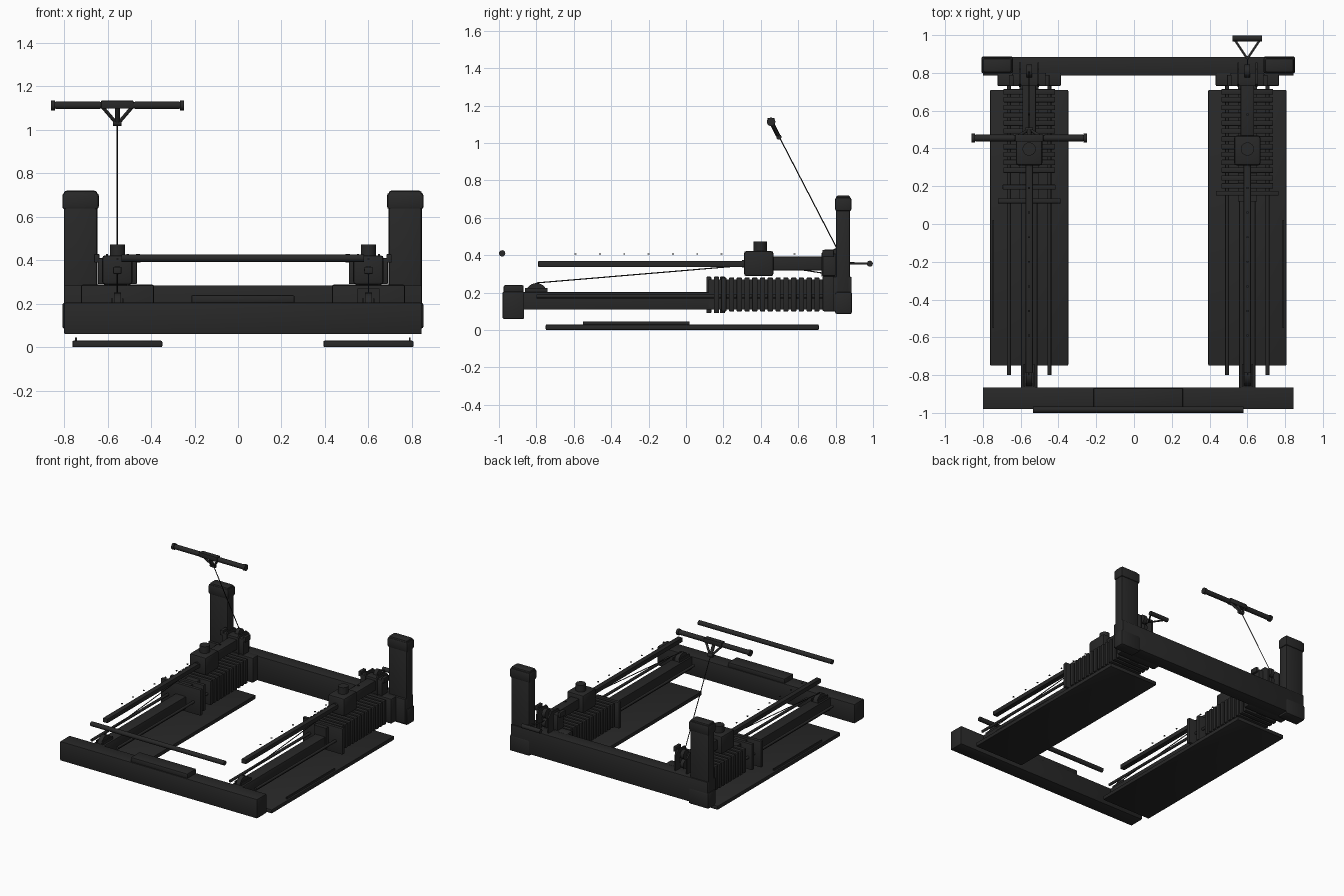
import bpy, bmesh, math
from mathutils import Vector

if "Cube" in bpy.data.objects:
    bpy.data.objects.remove(bpy.data.objects["Cube"])


def material(name, col):
    m = bpy.data.materials.new(name)
    m.use_nodes = True
    m.diffuse_color = (*col, 1)
    m.node_tree.nodes["Principled BSDF"].inputs["Base Color"].default_value = (*col, 1)
    return m


BLACK = material("frame black", (0.021, 0.021, 0.021))
DARK = material("cable black", (0.013, 0.013, 0.013))


def finish(name, bm, mat, smooth=False):
    me = bpy.data.meshes.new(name)
    bm.to_mesh(me)
    bm.free()
    me.materials.append(mat)
    ob = bpy.data.objects.new(name, me)
    bpy.context.collection.objects.link(ob)
    if smooth:
        bpy.ops.object.select_all(action='DESELECT')
        ob.select_set(True)
        bpy.context.view_layer.objects.active = ob
        bpy.ops.object.shade_smooth_by_angle(angle=math.radians(40))
    return ob


def box(name, x, y, z, bevel=0.0, mat=BLACK):
    """Box from (min, max) ranges, with optional rounded edges."""
    bm = bmesh.new()
    bmesh.ops.create_cube(bm, size=1)
    for v in bm.verts:
        v.co = [r[0] + (c + 0.5) * (r[1] - r[0]) for r, c in zip((x, y, z), v.co)]
    if bevel:
        bmesh.ops.bevel(bm, geom=bm.edges[:], offset=bevel, segments=2,
                        profile=0.5, affect='EDGES')
    return finish(name, bm, mat, bevel > 0)


def rod(name, a, b, r, mat=BLACK, sides=16):
    """Cylinder between two points."""
    a, b = Vector(a), Vector(b)
    bm = bmesh.new()
    bmesh.ops.create_cone(bm, cap_ends=True, segments=sides, radius1=r, radius2=r,
                          depth=(b - a).length)
    rot = (b - a).to_track_quat('Z', 'Y')
    for v in bm.verts:
        v.co = rot @ v.co + (a + b) / 2
    return finish(name, bm, mat, True)


def cable(name, pts):
    for i in range(len(pts) - 1):
        rod(f"{name}_{i + 1}", pts[i], pts[i + 1], 0.003, DARK, 8)


def prism(name, yz, x0, x1):
    """Side profile in y, z extruded along x."""
    bm = bmesh.new()
    f = bm.faces.new([bm.verts.new((x0, y, z)) for y, z in yz])
    ext = bmesh.ops.extrude_face_region(bm, geom=[f])["geom"]
    bmesh.ops.translate(bm, vec=(x1 - x0, 0, 0),
                        verts=[g for g in ext if isinstance(g, bmesh.types.BMVert)])
    bmesh.ops.recalc_face_normals(bm, faces=bm.faces)
    return finish(name, bm, BLACK)


MID = 0.0225   # machine centre line
OFF = 0.5775   # distance of each cable column from the centre line

# Front crossbar with control panel, rear crossbar
box("front_crossbar", (-0.80, 0.845), (-0.98, -0.865), (0.06, 0.205), 0.006)
box("control_panel", (-0.215, 0.26), (-0.975, -0.868), (0.20, 0.24), 0.008)
box("rear_crossbar", (-0.80, 0.845), (0.785, 0.885), (0.10, 0.285), 0.005)

# Loose long bar in front
rod("long_bar", (-0.535, -0.983, 0.41), (0.58, -0.983, 0.41), 0.017)

for side, s in (("right", -1), ("left", 1)):
    cx = MID + s * OFF

    def bx(name, hw, y, z, bevel=0.0, dx=0.0, mat=BLACK):
        return box(f"{side}_{name}", (cx + dx - hw, cx + dx + hw), y, z, bevel, mat)

    # Upright with top and foot caps
    ux = MID + s * 0.747
    for part, hw, y, z in (("upright", 0.077, (0.802, 0.878), (0.09, 0.72)),
                           ("upright_cap", 0.084, (0.797, 0.885), (0.635, 0.71)),
                           ("upright_foot", 0.084, (0.797, 0.888), (0.085, 0.205))):
        box(f"{side}_{part}", (ux - hw, ux + hw), y, z, 0.012)

    # Floor mat with a thin edge strip
    bx("floor_mat", 0.207, (-0.75, 0.71), (0, 0.03), 0.006)
    bx("mat_strip", 0.004, (-0.55, 0.02), (0.03, 0.045), dx=s * 0.19)

    # Lower rail, guide rods and end pulley
    bx("lower_rail", 0.043, (-0.87, 0.80), (0.11, 0.203), 0.004)
    for g in (-1, 1):
        gx = cx + g * 0.107
        rod(f"{side}_guide_rod", (gx, -0.80, 0.18), (gx, 0.78, 0.18), 0.01)
    rod(f"{side}_front_pulley", (cx - 0.016, -0.80, 0.193), (cx + 0.016, -0.80, 0.193), 0.058, BLACK, 28)
    for g in (-1, 1):
        bx("pulley_cheek", 0.004, (-0.86, -0.74), (0.2, 0.225), dx=g * 0.025)

    # Weight stack
    bx("stack_end_plate", 0.168, (0.73, 0.80), (0.10, 0.288), 0.008)
    ys = [0.70 - 0.0415 * i for i in range(11 if s < 0 else 13)]
    for y in ys:
        bx("weight_plate", 0.137, (y - 0.014, y + 0.014), (0.10, 0.28), 0.003)
    heads = (0.122, 0.195) if s < 0 else (0.163,)
    for y in heads:
        bx("head_plate", 0.166 if y < 0.17 else 0.14, (y - 0.013, y + 0.013), (0.09, 0.285), 0.003)
    bx("stack_core", 0.05, (0.12, 0.74), (0.12, 0.27))

    # Upper rail, sleeve and position markers
    bx("upper_rail", 0.019, (-0.79, 0.80), (0.337, 0.37), 0.004)
    bx("rail_sleeve", 0.036, (0.46, 0.80), (0.318, 0.392), 0.006)
    for i in range(11):
        y = -0.59 + 0.13 * i
        if not 0.28 < y < 0.5 and y < 0.7:
            bx("rail_marker", 0.005, (y - 0.005, y + 0.005), (0.403, 0.408))

    # Sliding carriage with top knob and pulley faces
    bx("carriage", 0.07, (0.31, 0.468), (0.288, 0.423), 0.014)
    rod(f"{side}_carriage_knob", (cx, 0.397, 0.41), (cx, 0.397, 0.473), 0.035, BLACK, 24)
    rod(f"{side}_carriage_port", (cx, 0.30, 0.355), (cx, 0.32, 0.355), 0.02)

    # Rear bracket: block, slanted cheeks and guide pulleys
    bx("rear_bracket", 0.09, (0.73, 0.80), (0.29, 0.41), 0.006)
    for g in (-1, 1):
        x = cx + g * 0.048
        prism(f"{side}_bracket_cheek", [(0.725, 0.285), (0.855, 0.285), (0.855, 0.40),
                                        (0.82, 0.43), (0.74, 0.43), (0.725, 0.41)],
              x - 0.005, x + 0.005)
        bx("bracket_ear", 0.012, (0.73, 0.79), (0.39, 0.428), 0.003, dx=g * 0.095)
    for z in (0.335, 0.405):
        rod(f"{side}_rear_pulley", (cx - 0.014, 0.81, z), (cx + 0.014, 0.81, z), 0.034, BLACK, 24)

    # Cable runs
    cable(f"{side}_cable", [(cx, -0.80, 0.252), (cx, 0.31, 0.345)])
    cable(f"{side}_return_cable", [(cx, 0.60, 0.325), (cx, 0.74, 0.303)])

# Raised straight handle on the right cable
hx = MID - OFF
cable("raised_cable", [(hx, 0.805, 0.44), (hx, 0.50, 1.03)])
HY, HZ = 0.455, 1.113
rod("handle_bar", (-0.85, HY, HZ), (-0.26, HY, HZ), 0.015)
for s in (-1, 1):
    rod("handle_grip", (hx + s * 0.08, HY, HZ), (hx + s * 0.285, HY, HZ), 0.018)
    rod("handle_end", (hx + s * 0.288, HY, HZ), (hx + s * 0.306, HY, HZ), 0.023)
    rod("handle_strap", (hx + s * 0.075, HY, HZ), (hx + s * 0.008, 0.497, 1.035), 0.008)
box("handle_sleeve", (hx - 0.075, hx + 0.075), (HY - 0.019, HY + 0.019), (HZ - 0.015, HZ + 0.022), 0.005)
rod("handle_hook", (hx, HY, HZ), (hx, 0.492, 1.04), 0.012)
rod("handle_ring", (hx - 0.02, 0.497, 1.032), (hx + 0.02, 0.497, 1.032), 0.014)

# Stirrup handle at the rear on the left cable
hx = MID + OFF
cable("rear_cable", [(hx, 0.80, 0.36), (hx, 0.89, 0.357)])
rod("stirrup_grip", (hx - 0.078, 0.983, 0.355), (hx + 0.078, 0.983, 0.355), 0.016)
for s in (-1, 1):
    rod("stirrup_strap", (hx + s * 0.07, 0.98, 0.355), (hx, 0.875, 0.357), 0.006)
